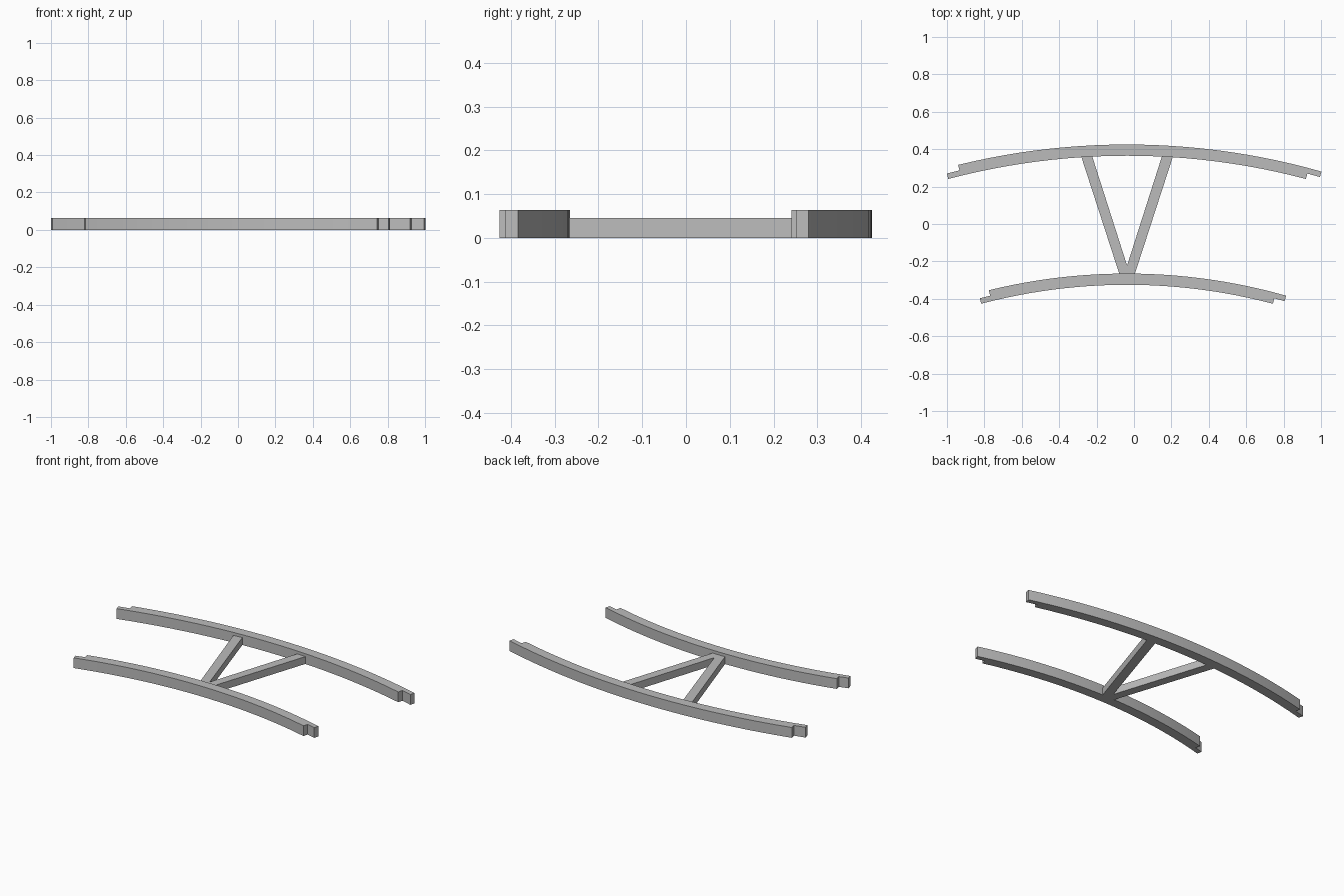
import bpy, bmesh, math

if "Cube" in bpy.data.objects:
    bpy.data.objects.remove(bpy.data.objects["Cube"], do_unlink=True)

# Shared arc centre and dimensions
CX, CY = -0.037, -3.375
HALF_ANGLE, LAP = 0.2585, 0.0185
WIDTH = 0.06
OUTER_R, INNER_R = 3.80, 3.11
RAIL_H, BRACE_H = 0.063, 0.045
SEGMENTS = 24

grey = bpy.data.materials.new("plain_grey")
grey.use_nodes = True
colour = (0.5, 0.5, 0.5, 1)
grey.diffuse_color = colour
grey.node_tree.nodes["Principled BSDF"].inputs["Base Color"].default_value = colour


def arc(radius, start, end):
    """Points along the shared circle, angles measured from +y towards +x."""
    return [(CX + radius * math.sin(a), CY + radius * math.cos(a))
            for a in (start + (end - start) * i / SEGMENTS for i in range(SEGMENTS + 1))]


def on_arc(radius, x):
    return (x, CY + math.sqrt(radius ** 2 - (x - CX) ** 2))


def prism(name, outline, height):
    bm = bmesh.new()
    base = bm.faces.new([bm.verts.new((x, y, 0)) for x, y in outline])
    top = bmesh.ops.extrude_face_region(bm, geom=[base], use_keep_orig=True)
    verts = [v for v in top["geom"] if isinstance(v, bmesh.types.BMVert)]
    bmesh.ops.translate(bm, verts=verts, vec=(0, 0, height))
    bmesh.ops.recalc_face_normals(bm, faces=bm.faces)
    mesh = bpy.data.meshes.new(name)
    bm.to_mesh(mesh)
    bm.free()
    mesh.materials.append(grey)
    obj = bpy.data.objects.new(name, mesh)
    bpy.context.collection.objects.link(obj)
    bpy.ops.object.select_all(action='DESELECT')
    obj.select_set(True)
    bpy.context.view_layer.objects.active = obj
    bpy.ops.object.shade_smooth_by_angle(angle=math.radians(30))
    return obj


def rail(name, radius):
    """Curved rail with half-lap ends: the outer half is shifted along the arc."""
    middle, inner = radius - WIDTH / 2, radius - WIDTH
    left, right = -HALF_ANGLE, HALF_ANGLE
    outline = arc(radius, left + LAP, right + LAP)
    outline += [arc(middle, a, a)[0] for a in (right + LAP, right)]
    outline += arc(inner, right, left)
    outline += [arc(middle, a, a)[0] for a in (left, left + LAP)]
    prism(name, outline, RAIL_H)


rail("back_rail", OUTER_R)
rail("front_rail", INNER_R)

# V-shaped brace between the rails
back_edge = OUTER_R - WIDTH
outline = [on_arc(INNER_R, CX - 0.042), on_arc(INNER_R, CX + 0.042),
           on_arc(back_edge, CX + 0.244), on_arc(back_edge, CX + 0.186),
           (CX, -0.222),
           on_arc(back_edge, CX - 0.186), on_arc(back_edge, CX - 0.244)]
prism("v_brace", outline, BRACE_H)
